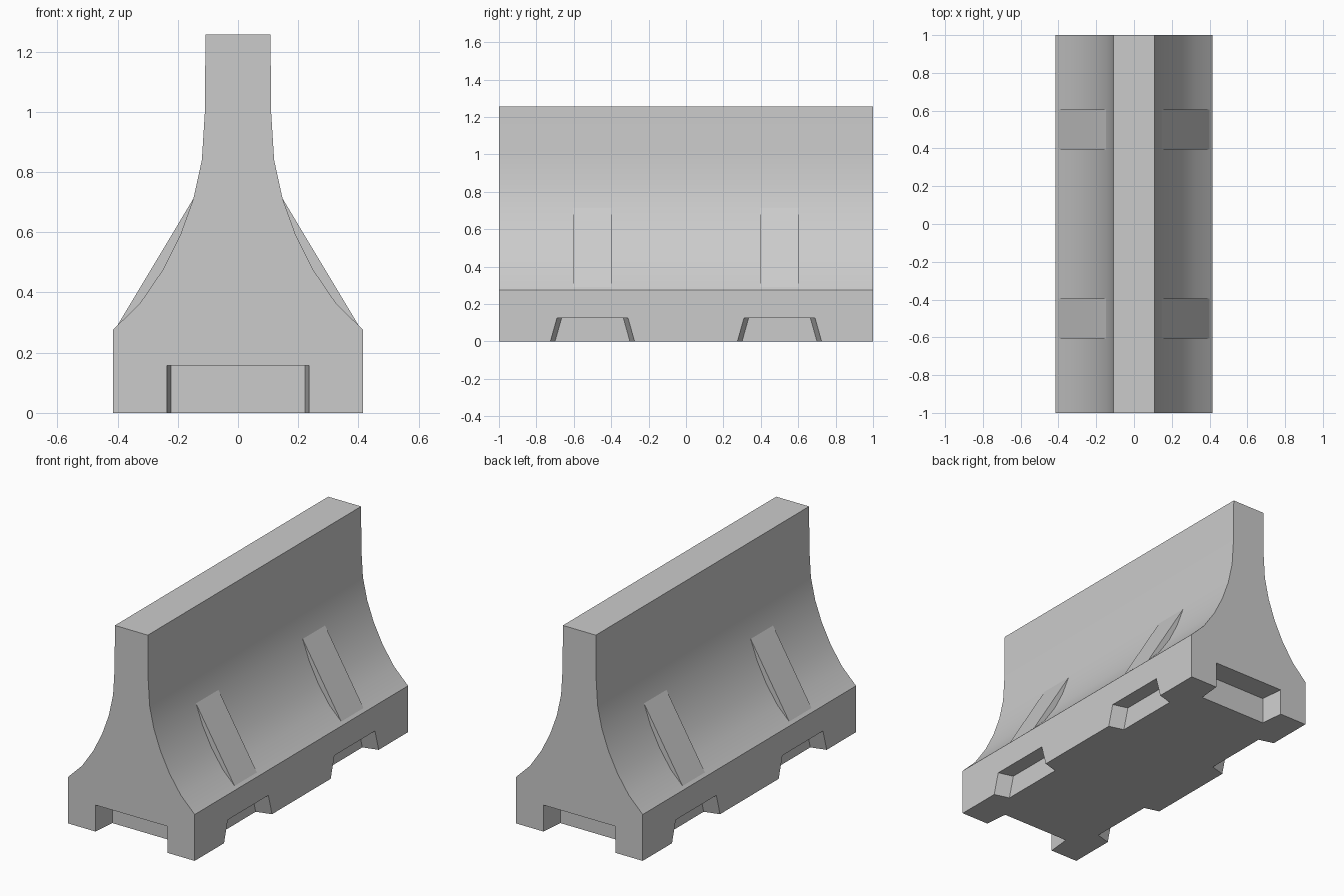
import bpy
import bmesh

cube = bpy.data.objects.get("Cube")
if cube:
    bpy.data.objects.remove(cube, do_unlink=True)

concrete = bpy.data.materials.new("concrete grey")
concrete.use_nodes = True
GREY = (0.6, 0.6, 0.6, 1)
concrete.diffuse_color = GREY
concrete.node_tree.nodes["Principled BSDF"].inputs["Base Color"].default_value = GREY


def loft(name, start, end):
    """Closed solid between two matching rings of points."""
    bm = bmesh.new()
    a = [bm.verts.new(p) for p in start]
    b = [bm.verts.new(p) for p in end]
    bm.faces.new(a)
    bm.faces.new(b)
    for i in range(len(a)):
        j = (i + 1) % len(a)
        bm.faces.new((a[i], a[j], b[j], b[i]))
    bmesh.ops.recalc_face_normals(bm, faces=bm.faces)
    mesh = bpy.data.meshes.new(name)
    bm.to_mesh(mesh)
    bm.free()
    mesh.materials.append(concrete)
    obj = bpy.data.objects.new(name, mesh)
    bpy.context.collection.objects.link(obj)
    return obj


def extrude_y(name, profile, y0, y1):
    return loft(name, [(x, y0, z) for x, z in profile], [(x, y1, z) for x, z in profile])


# Barrier body: flared profile, mirrored left to right
half = [(0.416, 0), (0.416, 0.275), (0.325, 0.365), (0.25, 0.475), (0.192, 0.59),
        (0.148, 0.712), (0.12, 0.84), (0.11, 1.0), (0.108, 1.257)]
body = extrude_y("barrier_body", half + [(-x, z) for x, z in reversed(half)], -1, 1)

cutters = []
for s in (-1, 1):
    # Tapered pocket under each end
    def end_ring(y, w):
        return [(-w, s * y, -0.1), (w, s * y, -0.1), (w, s * y, 0.157), (-w, s * y, 0.157)]
    cutters.append(loft("end_pocket_cutter", end_ring(1.14, 0.25), end_ring(0.86, 0.222)))

    # Two lifting pockets along each side, narrowing upward and inward
    for y in (-0.5, 0.5):
        def side_ring(x, low, top):
            return [(s * x, y - low, -0.125), (s * x, y + low, -0.125),
                    (s * x, y + top, 0.125), (s * x, y - top, 0.125)]
        cutters.append(loft("side_pocket_cutter",
                            side_ring(0.506, 0.285, 0.215), side_ring(0.326, 0.235, 0.165)))

for cutter in cutters:
    cutter.hide_render = True
    mod = body.modifiers.new("pocket", 'BOOLEAN')
    mod.operation = 'DIFFERENCE'
    mod.solver = 'EXACT'
    mod.object = cutter
bpy.context.view_layer.objects.active = body
for mod in list(body.modifiers):
    bpy.ops.object.modifier_apply(modifier=mod.name)
for cutter in cutters:
    bpy.data.objects.remove(cutter, do_unlink=True)

# Smooth the curved flanks only
bpy.ops.object.select_all(action='DESELECT')
body.select_set(True)
bpy.ops.object.shade_smooth_by_angle(angle=0.35)

# Sloped ribs bridging the hollow of each flank
for s, side in ((-1, "right"), (1, "left")):
    for y, end in ((-0.5, "front"), (0.5, "back")):
        wedge = [(s * 0.401, 0.29), (s * 0.148, 0.712), (s * 0.1, 0.7), (s * 0.1, 0.29)]
        extrude_y(f"{side}_{end}_rib", wedge, y - 0.105, y + 0.105)
